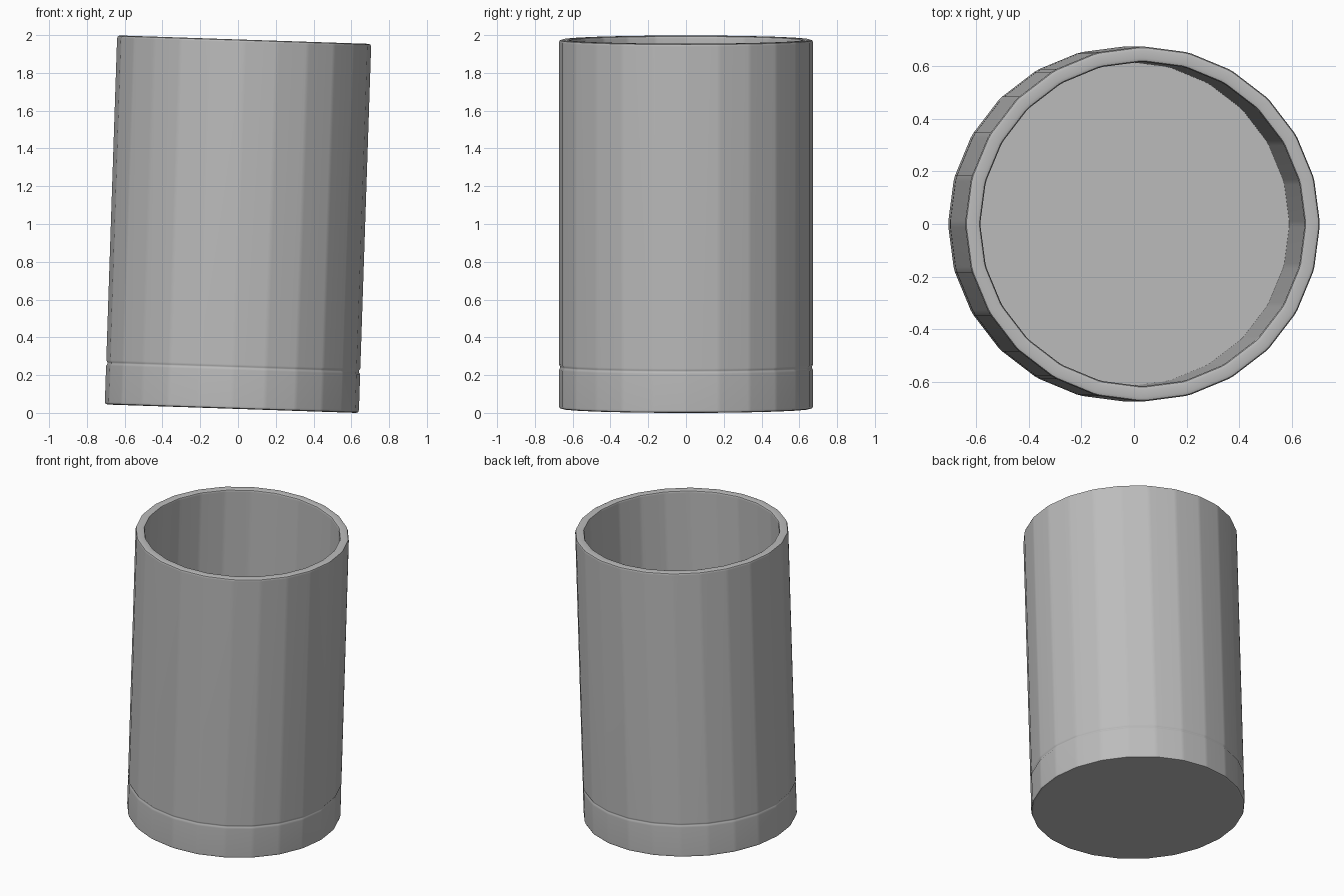
import bpy, bmesh, math
from mathutils import Matrix, Vector

cube = bpy.data.objects.get("Cube")
if cube:
    bpy.data.objects.remove(cube)

SIDES, RADIUS, HEIGHT = 24, 0.673, 1.955
WALL, FLOOR, TILT = 0.058, 0.22, math.radians(1.92)
SOFT = math.radians(1.0)      # half angle of the softened upright edges

# Plain grey material
grey = bpy.data.materials.new("plain grey")
grey.use_nodes = True
colour = (0.5, 0.5, 0.5, 1)
grey.diffuse_color = colour
grey.node_tree.nodes["Principled BSDF"].inputs["Base Color"].default_value = colour


def ring(bm, radius, z):
    """Polygon ring with each corner split in two for a narrow bevel."""
    verts = []
    for i in range(SIDES):
        for side in (-SOFT, SOFT):
            a = math.tau * i / SIDES + side
            verts.append(bm.verts.new((radius * math.cos(a), radius * math.sin(a), z)))
    return verts


# Wall section: base edge, outside with shallow groove, rounded rim, inside
inner = RADIUS - WALL
profile = [
    (RADIUS - 0.015, 0), (RADIUS - 0.004, 0.004), (RADIUS, 0.015),
    (RADIUS, FLOOR - 0.015), (RADIUS - 0.007, FLOOR - 0.004),
    (RADIUS - 0.007, FLOOR + 0.004), (RADIUS, FLOOR + 0.015),
    (RADIUS, HEIGHT - 0.015), (RADIUS - 0.004, HEIGHT - 0.004), (RADIUS - 0.015, HEIGHT),
    (inner + 0.015, HEIGHT), (inner + 0.004, HEIGHT - 0.004), (inner, HEIGHT - 0.015),
    (inner, FLOOR),
]

# Cup body
bm = bmesh.new()
rings = [ring(bm, r, z) for r, z in profile]
for low, high in zip(rings, rings[1:]):
    n = len(low)
    for i in range(n):
        j = (i + 1) % n
        bm.faces.new((low[i], low[j], high[j], high[i]))
bm.faces.new(list(reversed(rings[0])))   # underside
bm.faces.new(rings[-1])                  # inside floor

# Lean the cup slightly to its left and stand it on the ground, centred
bm.transform(Matrix.Rotation(TILT, 4, 'Y'))
for axis in range(3):
    values = [v.co[axis] for v in bm.verts]
    low, high = min(values), max(values)
    shift = Vector((0, 0, 0))
    shift[axis] = -low if axis == 2 else -(low + high) / 2
    bmesh.ops.translate(bm, verts=bm.verts, vec=shift)

mesh = bpy.data.meshes.new("cup_body")
bm.to_mesh(mesh)
bm.free()
mesh.materials.append(grey)
cup = bpy.data.objects.new("cup_body", mesh)
bpy.context.collection.objects.link(cup)

# Soft narrow edges between flat sides
bpy.context.view_layer.objects.active = cup
cup.select_set(True)
bpy.ops.object.shade_smooth_by_angle(angle=math.radians(50))
weighted = cup.modifiers.new("flat side normals", 'WEIGHTED_NORMAL')
weighted.keep_sharp = True
